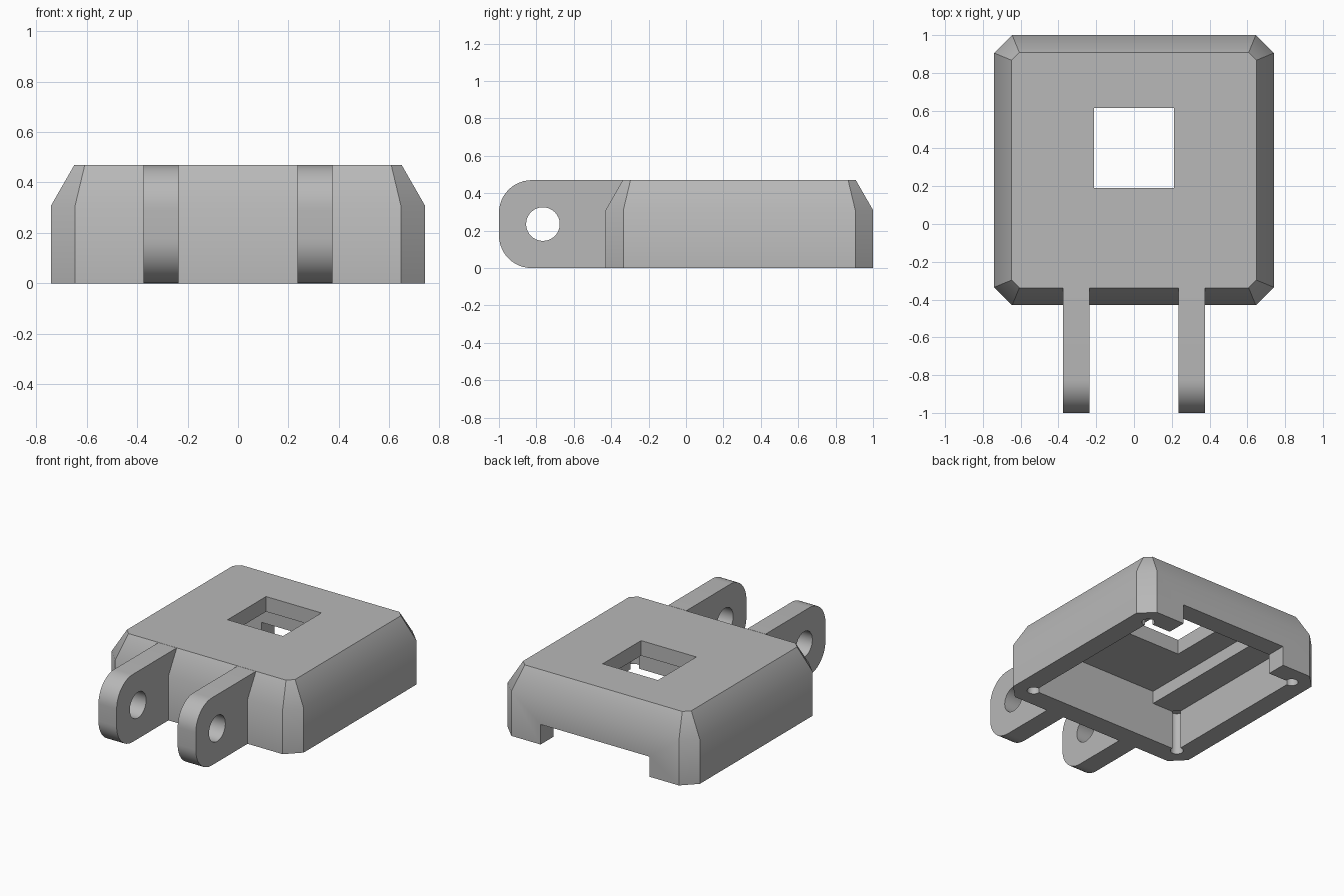
import bpy, bmesh, math

cube = bpy.data.objects.get("Cube")
if cube:
    bpy.data.objects.remove(cube, do_unlink=True)

grey = bpy.data.materials.new("plain grey")
grey.use_nodes = True
colour = (0.48, 0.48, 0.48, 1)
grey.diffuse_color = colour
grey.node_tree.nodes["Principled BSDF"].inputs["Base Color"].default_value = colour


def loft(name, rings):
    """Solid from matching rings of points, capped at both ends."""
    bm = bmesh.new()
    loops = [[bm.verts.new(p) for p in ring] for ring in rings]
    n = len(loops[0])
    for a, b in zip(loops, loops[1:]):
        for i in range(n):
            j = (i + 1) % n
            bm.faces.new((a[i], a[j], b[j], b[i]))
    bm.faces.new(loops[0][::-1])
    bm.faces.new(loops[-1])
    bmesh.ops.recalc_face_normals(bm, faces=bm.faces)
    mesh = bpy.data.meshes.new(name)
    bm.to_mesh(mesh)
    bm.free()
    mesh.materials.append(grey)
    obj = bpy.data.objects.new(name, mesh)
    bpy.context.collection.objects.link(obj)
    return obj


def box(x0, x1, y0, y1, z0, z1):
    return loft("cutter", [[(x0, y0, z), (x1, y0, z), (x1, y1, z), (x0, y1, z)]
                           for z in (z0, z1)])


def circle(r, n=32):
    return [(r * math.cos(2 * math.pi * i / n), r * math.sin(2 * math.pi * i / n))
            for i in range(n)]


def select(obj):
    bpy.ops.object.select_all(action="DESELECT")
    obj.select_set(True)
    bpy.context.view_layer.objects.active = obj


def cut(obj, cutter):
    """Subtract the cutter, then remove it."""
    cutter.hide_render = True
    mod = obj.modifiers.new("cut", "BOOLEAN")
    mod.operation, mod.solver, mod.object = "DIFFERENCE", "EXACT", cutter
    select(obj)
    bpy.ops.object.modifier_apply(modifier=mod.name)
    bpy.data.objects.remove(cutter, do_unlink=True)


def smooth(obj):
    select(obj)
    bpy.ops.object.shade_smooth_by_angle(angle=math.radians(32))


# Housing: chamfered rectangle with a sloped upper edge
HEIGHT, MID_Y = 0.47, 0.285


def octagon(inset, z):
    hx, hy = 0.74 - inset, 0.715 - inset
    c = 0.095 - inset * (2 - math.sqrt(2))
    pts = [(hx, c - hy), (hx, hy - c), (hx - c, hy), (c - hx, hy),
           (-hx, hy - c), (-hx, c - hy), (c - hx, -hy), (hx - c, -hy)]
    return [(x, y + MID_Y, z) for x, y in pts]


housing = loft("housing", [octagon(0, 0), octagon(0, 0.31), octagon(0.092, HEIGHT)])

# Underside cavity with a deeper centre channel, rear notch and top window
cut(housing, box(-0.6, 0.6, -0.285, 0.86, -0.1, 0.275))
cut(housing, box(-0.4, 0.4, -0.285, 0.86, -0.1, 0.365))
cut(housing, box(-0.42, 0.42, 0.7, 1.1, -0.1, 0.14))
cut(housing, box(-0.213, 0.213, 0.19, 0.613, 0.1, 0.6))

# Screw holes in the cavity corners
for x in (-0.605, 0.605):
    for y in (-0.29, 0.865):
        cut(housing, loft("cutter", [[(x + a, y + b, z) for a, b in circle(0.042)]
                                     for z in (-0.1, 0.3)]))
smooth(housing)

# Hinge lugs: rounded front end with a pin hole
R, STEPS = 0.175, 12
profile = [(-0.34, 0), (-0.34, HEIGHT)]
for cz, start in ((HEIGHT - R, 90), (R, 180)):
    for i in range(STEPS + 1):
        a = math.radians(start + 90 * i / STEPS)
        profile.append((R - 1 + R * math.cos(a), cz + R * math.sin(a)))

for side, name in ((1, "left_hinge_lug"), (-1, "right_hinge_lug")):
    lug = loft(name, [[(side * x, y, z) for y, z in profile] for x in (0.235, 0.375)])
    cut(lug, loft("cutter", [[(side * x, a - 0.765, b + HEIGHT / 2) for a, b in circle(0.09)]
                             for x in (0.1, 0.5)]))
    smooth(lug)
